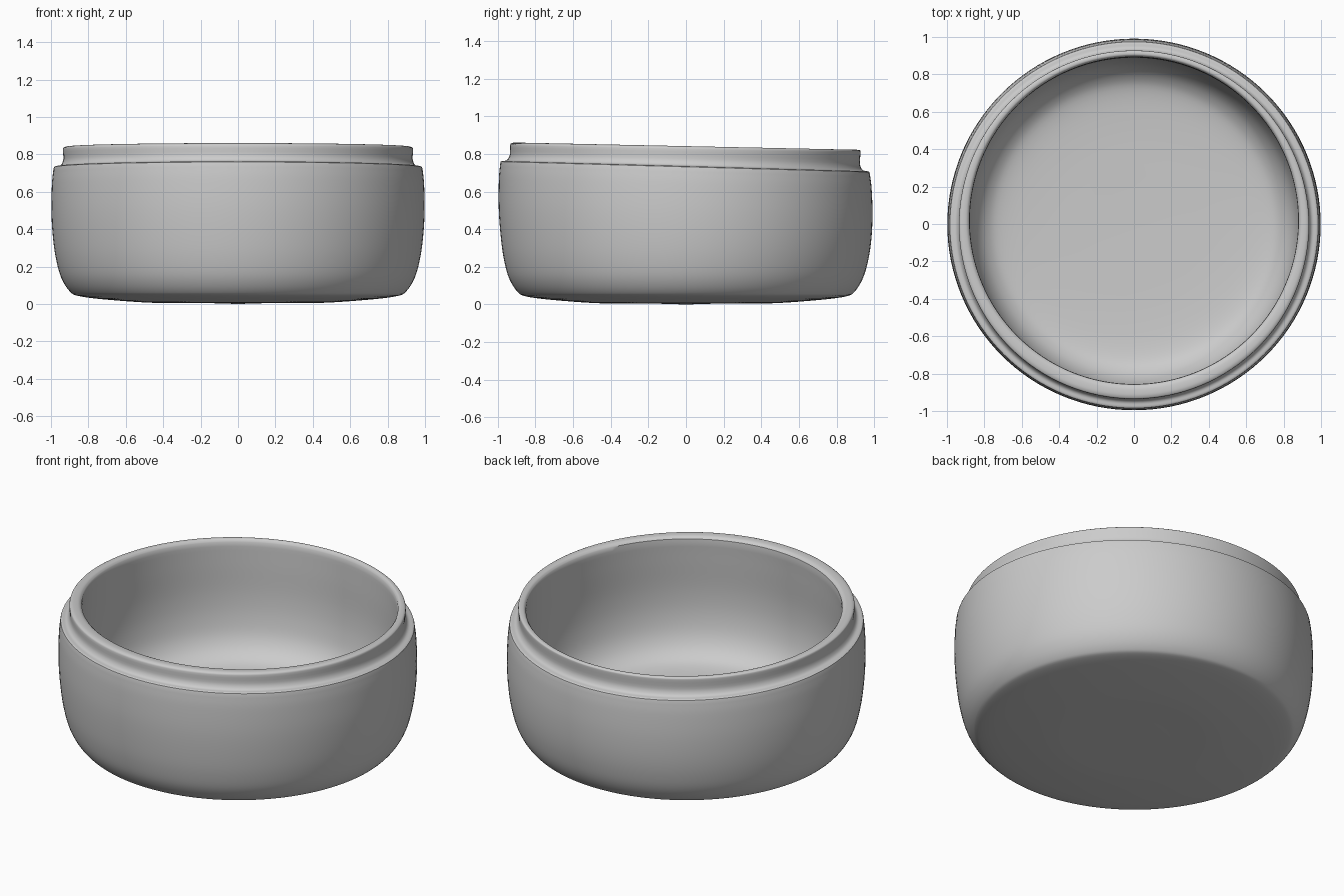
import bpy, bmesh, math
from mathutils import Vector

if "Cube" in bpy.data.objects:
    bpy.data.objects.remove(bpy.data.objects["Cube"])

SEG = 128


def smooth(points, steps=5):
    """Catmull-Rom curve through a list of (r, z, y_shift) points."""
    p = [Vector(q) for q in points]
    p = [2 * p[0] - p[1]] + p + [2 * p[-1] - p[-2]]
    out = []
    for i in range(1, len(p) - 2):
        a, b, c, d = p[i - 1:i + 3]
        for s in range(steps):
            t = s / steps
            out.append(0.5 * (2 * b + (c - a) * t + (2 * a - 5 * b + 4 * c - d) * t * t
                              + (3 * b - a - 3 * c + d) * t ** 3))
    return out + [p[-2]]


# Underside and bulging outer wall
outer = smooth([(0.2, 0.006, 0), (0.45, 0.006, 0), (0.7, 0.023, 0), (0.85, 0.042, 0),
                (0.90, 0.068, 0), (0.945, 0.14, 0), (0.973, 0.24, 0), (0.99, 0.36, 0),
                (0.998, 0.5, -0.002), (0.995, 0.64, -0.004), (0.987, 0.72, -0.005)])
# Ledge, recessed neck and rounded lip
neck = smooth([(0.984, 0.731, -0.005), (0.975, 0.735, -0.005), (0.955, 0.738, -0.006),
               (0.942, 0.75, -0.006), (0.934, 0.775, -0.006), (0.936, 0.825, -0.004),
               (0.930, 0.837, 0), (0.915, 0.841, 0.004), (0.893, 0.838, 0.014),
               (0.880, 0.825, 0.018)], 3)
# Cavity wall and floor
inner = smooth([(0.878, 0.80, 0.018), (0.882, 0.68, 0.012), (0.888, 0.5, 0.004),
                (0.878, 0.36, 0), (0.848, 0.245, 0), (0.79, 0.165, 0),
                (0.70, 0.125, 0), (0.5, 0.108, 0), (0.2, 0.102, 0)])

bm = bmesh.new()
rings = []
for r, z, dy in outer + neck + inner:
    # the top of the jar slopes gently down towards the back
    k = max(0.0, min(1.0, (z - 0.15) / 0.58))
    slope = -0.028 * k if z < 0.75 else -0.028 + 0.007 * min(1, (z - 0.75) / 0.09)
    ring = []
    for i in range(SEG):
        a = 2 * math.pi * i / SEG
        x, y = r * math.cos(a), r * math.sin(a)
        ring.append(bm.verts.new((x, y * 0.995 + dy, z + slope * y)))
    rings.append(ring)
for lo, hi in zip(rings, rings[1:]):
    for i in range(SEG):
        j = (i + 1) % SEG
        bm.faces.new((lo[i], lo[j], hi[j], hi[i]))

# Close the underside and the floor
for ring, z in ((rings[0], 0.0), (rings[-1], 0.1)):
    c = bm.verts.new((0, 0, z))
    for i in range(SEG):
        bm.faces.new((ring[i], ring[(i + 1) % SEG], c))
bmesh.ops.recalc_face_normals(bm, faces=bm.faces)

mesh = bpy.data.meshes.new("jar_body")
bm.to_mesh(mesh)
bm.free()
jar = bpy.data.objects.new("jar_body", mesh)
bpy.context.collection.objects.link(jar)
bpy.context.view_layer.objects.active = jar
jar.select_set(True)
bpy.ops.object.shade_smooth_by_angle(angle=math.radians(40))
